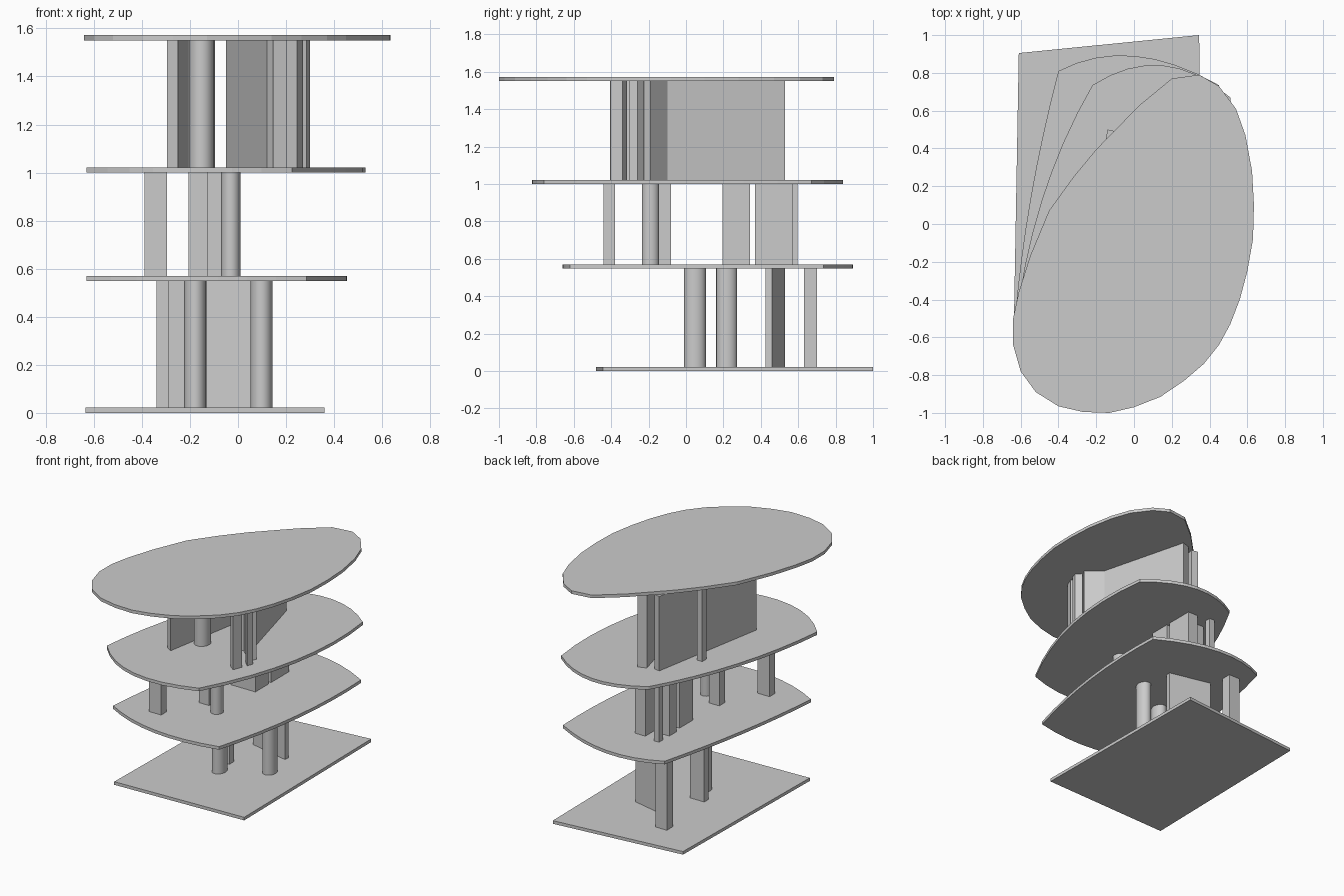
import bpy, bmesh, math
from mathutils import Vector

default = bpy.data.objects.get("Cube")
if default:
    bpy.data.objects.remove(default, do_unlink=True)

# One plain grey for the whole massing model
grey = bpy.data.materials.new("plain_grey")
grey.use_nodes = True
colour = (0.6, 0.6, 0.6, 1)
grey.diffuse_color = colour
grey.node_tree.nodes["Principled BSDF"].inputs["Base Color"].default_value = colour

SLAB = 0.022
FLOORS = [0, 0.548, 1.0, 1.55]      # underside of each slab


def prism(name, outline, low, high, smooth=False):
    """Extrude a flat outline between two heights."""
    bm = bmesh.new()
    face = bm.faces.new([bm.verts.new((p[0], p[1], low)) for p in outline])
    moved = bmesh.ops.extrude_face_region(bm, geom=[face])["geom"]
    verts = [v for v in moved if isinstance(v, bmesh.types.BMVert)]
    bmesh.ops.translate(bm, verts=verts, vec=(0, 0, high - low))
    bmesh.ops.recalc_face_normals(bm, faces=bm.faces)
    mesh = bpy.data.meshes.new(name)
    bm.to_mesh(mesh)
    bm.free()
    mesh.materials.append(grey)
    obj = bpy.data.objects.new(name, mesh)
    bpy.context.collection.objects.link(obj)
    if smooth:
        bpy.ops.object.select_all(action="DESELECT")
        obj.select_set(True)
        bpy.context.view_layer.objects.active = obj
        bpy.ops.object.shade_smooth_by_angle(angle=math.radians(30))
    return obj


def slab(name, level, outline):
    return prism(name, outline, FLOORS[level], FLOORS[level] + SLAB)


def support(name, level, outline, smooth=False):
    return prism(name, outline, FLOORS[level] + SLAB, FLOORS[level + 1], smooth)


def bowed(corners, middles, steps=8):
    """Closed outline whose sides bow out through the given middle points."""
    points = []
    for i, middle in enumerate(middles):
        a = Vector(corners[i])
        b = Vector(corners[(i + 1) % len(corners)])
        control = 2 * Vector(middle) - (a + b) / 2
        for s in range(steps):
            t = s / steps
            points.append(a * (1 - t) ** 2 + control * 2 * t * (1 - t) + b * t * t)
    return points


def box(name, level, x0, x1, y0, y1):
    return support(name, level, [(x0, y0), (x1, y0), (x1, y1), (x0, y1)])


def column(name, level, x, y, rx, ry, sides=32):
    ring = [math.tau * i / sides for i in range(sides)]
    return support(name, level,
                   [(x + rx * math.cos(a), y + ry * math.sin(a)) for a in ring], True)


# Floor slabs, changing from a quadrilateral to a slanted oval
slab("base_slab", 0, [(-.635, -.48), (.36, -.445), (.345, 1), (-.61, .905)])
slab("second_slab", 1, bowed(
    [(-.63, -.5), (.285, -.62), (.45, .735), (-.4, .81)],
    [(-.2, -.65), (.425, .06), (0, .89), (-.545, .15)]))
slab("third_slab", 2, bowed(
    [(-.63, -.57), (.225, -.76), (.51, .67), (-.22, .735)],
    [(-.25, -.81), (.49, -.05), (.15, .84), (-.49, .12)]))
slab("top_slab", 3, [
    (-.64, -.64), (-.6, -.78), (-.52, -.89), (-.4, -.965), (-.27, -.995), (-.13, -1),
    (0, -.97), (.14, -.915), (.265, -.83), (.37, -.74), (.45, -.64), (.51, -.53),
    (.56, -.4), (.6, -.25), (.63, -.08), (.635, .1), (.625, .28), (.59, .47),
    (.54, .61), (.45, .73), (.345, .79), (.2, .77), (.03, .63), (-.2, .395),
    (-.32, .25), (-.45, .07), (-.55, -.17), (-.61, -.36), (-.64, -.5)])

# Ground level supports
column("ground_left_column", 0, .098, .218, .046, .056)
column("ground_right_column", 0, -.178, .048, .046, .058)
box("ground_middle_pier", 0, -.29, -.18, .16, .21)
box("ground_back_pier", 0, -.34, -.25, .63, .7)
support("ground_wall", 0, [(-.23, .495), (.07, .425), (.075, .46), (-.225, .53)])

# Second level supports
column("second_column", 1, -.03, -.19, .04, .046)
box("second_front_pier", 1, -.39, -.295, -.44, -.38)
box("second_middle_pier", 1, -.205, -.125, -.145, -.08)
box("second_front_wall", 1, -.19, 0, .195, .343)
box("second_back_wall", 1, -.08, 0, .37, .57)
box("second_side_pier", 1, -.205, -.15, .4, .48)
box("second_back_pier", 1, -.205, -.165, .55, .595)

# Third level supports: two converging walls with piers in front
column("third_column", 2, -.152, -.18, .053, .06)
support("third_right_wall", 2, [(-.295, -.37), (-.25, -.4), (-.095, .49), (-.14, .5)])
support("third_left_wall", 2, [(.12, -.13), (.175, -.1), (.01, .53), (-.05, .51)])
support("third_angled_wall", 2, [(.28, -.19), (.175, -.1), (.145, -.14), (.25, -.225)])
support("third_front_pier", 2, [(.2, -.37), (.245, -.405), (.27, -.34), (.225, -.315)])
support("third_side_pier", 2, [(.245, -.265), (.285, -.305), (.3, -.26), (.265, -.225)])
box("third_outer_pier", 2, -.285, -.245, .18, .225)
